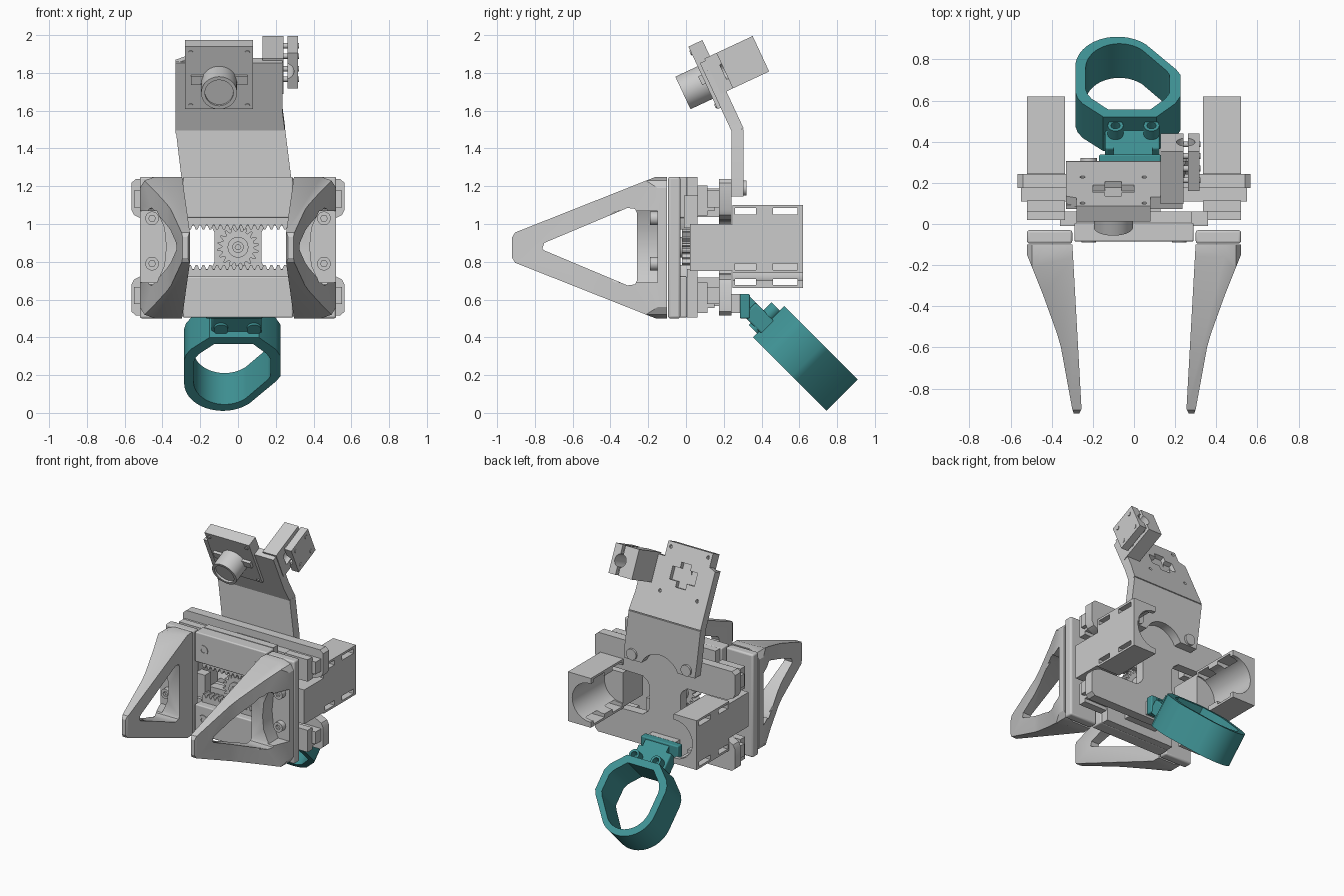
import bpy, bmesh
from math import sin, cos, pi, radians
from mathutils import Matrix, Vector

if "Cube" in bpy.data.objects:
    bpy.data.objects.remove(bpy.data.objects["Cube"])

I = Matrix.Identity(4)
teal = bpy.data.materials.new("teal")
teal.diffuse_color = (0.05, 0.29, 0.30, 1)
teal.use_nodes = True
teal.node_tree.nodes["Principled BSDF"].inputs["Base Color"].default_value = teal.diffuse_color


def prism(name, pts, axis, a, b, M=I, bevel=0, mat=None):
    """Extrude a 2D outline along an axis; outline is in the other two axes in xyz order."""
    place = {'x': lambda p, t: (t, p[0], p[1]),
             'y': lambda p, t: (p[0], t, p[1]),
             'z': lambda p, t: (p[0], p[1], t)}[axis]
    bm = bmesh.new()
    lo = [bm.verts.new(M @ Vector(place(p, a))) for p in pts]
    hi = [bm.verts.new(M @ Vector(place(p, b))) for p in pts]
    n = len(pts)
    bm.faces.new(lo)
    bm.faces.new(hi[::-1])
    for i in range(n):
        bm.faces.new((lo[i], lo[(i + 1) % n], hi[(i + 1) % n], hi[i]))
    bmesh.ops.recalc_face_normals(bm, faces=bm.faces)
    me = bpy.data.meshes.new(name)
    bm.to_mesh(me)
    bm.free()
    ob = bpy.data.objects.new(name, me)
    bpy.context.collection.objects.link(ob)
    if mat:
        me.materials.append(mat)
    if bevel:
        m = ob.modifiers.new("bevel", 'BEVEL')
        m.width, m.segments, m.limit_method = bevel, 3, 'ANGLE'
    return ob


def box(name, x0, x1, y0, y1, z0, z1, M=I, bevel=0, mat=None):
    return prism(name, [(x0, y0), (x1, y0), (x1, y1), (x0, y1)], 'z', z0, z1, M, bevel, mat)


def circle(cx, cy, r, n=32, a0=0, a1=2 * pi):
    full = abs(a1 - a0) > 6.2
    k = n if full else n - 1
    return [(cx + r * cos(a0 + (a1 - a0) * i / k), cy + r * sin(a0 + (a1 - a0) * i / k)) for i in range(n)]


def cyl(name, cx, cy, r, axis, a, b, M=I, n=32, mat=None):
    return prism(name, circle(cx, cy, r, n), axis, a, b, M, 0, mat)


def boolean(ob, op, *cutters):
    bpy.context.view_layer.objects.active = ob
    for c in cutters:
        m = ob.modifiers.new("cut", 'BOOLEAN')
        m.operation, m.object, m.solver = op, c, 'EXACT'
        bpy.ops.object.modifier_apply(modifier=m.name)
        bpy.data.objects.remove(c)
    return ob


def screw(x, z, y0, y1, r=0.036):
    s = cyl("screw", x, z, r, 'y', y0, y1, n=24)
    boolean(s, 'DIFFERENCE', cyl("socket", x, z, r * 0.5, 'y', y0 - 0.01, y0 + 0.02, n=6))


for s in (1, -1):
    # Tapered triangular finger with window and screw recess
    f = prism("finger", [(-0.92, 0.82), (-0.905, 0.795), (-0.16, 0.5), (-0.1, 0.5), (-0.1, 1.25),
                         (-0.16, 1.25), (-0.905, 0.955), (-0.92, 0.93)], 'x', s * 0.2, s * 0.6)
    top = [(0.30, -0.09), (0.52, -0.09), (0.52, -0.15), (0.44, -0.35), (0.375, -0.53), (0.355, -0.6),
           (0.30, -0.9), (0.29, -0.93), (0.27, -0.93), (0.255, -0.9)]
    front = [(0.2, 0.49), (0.44, 0.5), (0.495, 0.52), (0.52, 0.56), (0.52, 1.19), (0.495, 1.23),
             (0.44, 1.25), (0.2, 1.26)]
    boolean(f, 'INTERSECT', prism("c", [(s * x, y) for x, y in top], 'z', 0.4, 1.35),
            prism("c", [(s * x, z) for x, z in front], 'y', -1, 0))
    boolean(f, 'DIFFERENCE',
            prism("c", [(-0.76, 0.87), (-0.75, 0.9), (-0.31, 1.085), (-0.27, 1.08), (-0.26, 1.06),
                        (-0.26, 0.7), (-0.27, 0.68), (-0.31, 0.675), (-0.75, 0.86)], 'x', 0, s * 0.7),
            prism("c", [(s * 0.56, 0.69), (s * 0.43, 0.69), (s * 0.39, 0.78), (s * 0.38, 0.88),
                        (s * 0.39, 0.98), (s * 0.43, 1.07), (s * 0.56, 1.07)], 'y', -0.4, -0.15))
    for z in (0.79, 1.03):
        screw(s * 0.455, z, -0.19, -0.12)
    box("finger_base", s * 0.30, s * 0.52, -0.095, -0.03, 0.5, 1.25, bevel=0.012)
    # Motor housing, one side higher than the other
    zc = 0.88 + s * 0.04
    h = box("motor_housing", s * 0.335, s * 0.52, 0.245, 0.62, zc - 0.18, zc + 0.18)
    slots = [box("c", 0, s * 0.6, y0, y1, zc + d - 0.017, zc + d + 0.017)
             for d in (-0.147, 0.147) for y0, y1 in ((0.26, 0.37), (0.46, 0.59))]
    boolean(h, 'DIFFERENCE', cyl("c", s * 0.345, zc, 0.14, 'y', 0.2, 0.7, n=48), *slots)
    box("housing_arm", s * 0.335, s * 0.52, 0.02, 0.25, 0.75, 1.0)
    # Carriages running on the rails
    for z in (0.61, 1.125):
        box("carriage", s * 0.335, s * 0.52, 0.06, 0.115, z - 0.08, z + 0.08)
        box("carriage_lip", s * 0.335, s * 0.52, 0.10, 0.15, z - 0.055, z + 0.05)
    box("rack_link", s * 0.26, s * 0.36, -0.01, 0.06, 0.88 + s * 0.12 - 0.02, 0.88 + s * 0.12 + 0.15)

# Front plates, rails and racks, mirrored above and below the gear
ZC = 0.877
for d in (1, -1):
    zz = lambda v: ZC + d * v
    box("front_plate", -0.29, 0.29, -0.085, 0.005, zz(0.155), zz(0.373), bevel=0.008)
    box("front_spacer", -0.28, 0.28, 0.005, 0.06, zz(0.115), zz(0.373))
    box("rail", -0.55, 0.55, 0.11, 0.185, zz(0.21), zz(0.30))
    box("rail_block", -0.13, 0.13, 0.06, 0.185, zz(0.16), zz(0.31))
    for x in (-0.22, 0.22):
        screw(x, zz(0.255), -0.09, -0.05)
    teeth = [(0.27, zz(0.16)), (-0.27, zz(0.16))]
    for i in range(15):
        x = -0.27 + i * 0.036
        teeth += [(x, zz(0.118)), (x + 0.01, zz(0.094)), (x + 0.02, zz(0.094)), (x + 0.03, zz(0.118))]
    prism("rack", teeth, 'y', -0.03, 0.03)

# Pinion gear
gear = []
for i in range(18):
    for f, r in ((0.0, 0.086), (0.25, 0.11), (0.5, 0.11), (0.75, 0.086)):
        a = 2 * pi * (i + f) / 18
        gear.append((r * cos(a), ZC + r * sin(a)))
prism("gear", gear, 'y', -0.02, 0.05)
cyl("gear_shaft", 0, ZC, 0.055, 'y', -0.03, 0.2)
screw(0, ZC, -0.045, -0.02, 0.03)

# I-shaped back plate
q = [(0.125, 0.08), (0.14, 0.11), (0.18, 0.14), (0.50, 0.145), (0.55, 0.17), (0.565, 0.2), (0.565, 0.34), (0.54, 0.362)]
outline = ([(x, ZC + z) for x, z in q] + [(-x, ZC + z) for x, z in q[::-1]] +
           [(-x, ZC - z) for x, z in q] + [(x, ZC - z) for x, z in q[::-1]])
prism("back_plate", outline, 'y', 0.175, 0.242)

# Upright of the camera mount with arched foot
foot = [(0.285, 1.145)] + circle(0, 1.08, 0.16, 14, radians(24), radians(156)) + [(-0.285, 1.145)]
prism("mount_upright", foot + [(-0.30, 1.25), (-0.33, 1.5), (0.25, 1.5), (0.285, 1.22)], 'y', 0.24, 0.305)
for x in (-0.22, 0.22):
    cyl("mount_screw", x, 1.19, 0.04, 'y', 0.27, 0.32)

# Tilted camera plate with cross-shaped cutout
C = Matrix.Translation((0, 0.17, 1.72)) @ Matrix.Rotation(radians(25), 4, 'X')
p = prism("camera_plate", [(-0.33, -0.25), (0.25, -0.25), (0.235, -0.12), (0.235, 0.16), (0.08, 0.16), (0.08, 0.265),
                           (-0.28, 0.265), (-0.28, 0.17), (-0.33, 0.15)], 'y', -0.015, 0.032, C)
boolean(p, 'DIFFERENCE', box("c", -0.2, 0.0, 0.0, 0.1, 0.02, 0.11, C),
        box("c", -0.14, -0.06, 0.0, 0.1, -0.02, 0.15, C),
        *[cyl("c", x, z, 0.012, 'y', 0.01, 0.1, C, 16) for x in (-0.25, 0.05) for z in (-0.07, 0.23)])
prism("camera_plate_face", [(-0.33, -0.25), (0.25, -0.25), (0.235, -0.12), (0.235, 0.16), (-0.33, 0.16)],
      'y', -0.032, -0.01, C)
box("camera_board", -0.28, 0.08, -0.05, -0.012, -0.10, 0.265, C)
for x in (-0.25, 0.05):
    for z in (-0.08, 0.23):
        cyl("board_screw", x, z, 0.013, 'y', -0.056, -0.04, C, 16)
box("camera_connector", -0.25, 0.05, -0.07, -0.03, 0.05, 0.10, C)
lens = cyl("camera_lens", -0.1, 0.055, 0.095, 'y', -0.18, -0.03, C, 48)
boolean(lens, 'DIFFERENCE', cyl("c", -0.1, 0.055, 0.075, 'y', -0.2, -0.165, C, 48))

# Split rod clamp beside the camera
inner = box("clamp_inner", 0.13, 0.24, 0.0, 0.282, -0.035, 0.172, C)
outer = box("clamp_outer", 0.262, 0.318, 0.07, 0.282, -0.035, 0.172, C)
for ob in (inner, outer):
    boolean(ob, 'DIFFERENCE', cyl("c", 0.251, 0.065, 0.045, 'y', 0.06, 0.4, C))
for y in (0.11, 0.24):
    for z in (0.0, 0.135):
        cyl("clamp_screw", y, z, 0.014, 'x', 0.2, 0.322, C, 16)

# Teal ring holder, tilted 45 degrees
R = Matrix.Translation((0, 0.355, 0.40)) @ Matrix.Rotation(radians(45), 4, 'X')
ring = [(0.225, -0.14), (0.2, -0.09), (0.11, 0), (-0.15, 0), (-0.25, -0.09), (-0.275, -0.13), (-0.285, -0.17)]
ring += circle(-0.08, -0.345, 0.205, 24, pi, pi * 1.74) + [(0.205, -0.325), (0.225, -0.29)]
cx, cz = -0.035, -0.285
hole = [(cx + (x - cx) * 0.8, cz + (z - cz) * 0.82) for x, z in ring]
holder = prism("ring_holder", ring, 'y', 0, 0.235, R, mat=teal)
boolean(holder, 'DIFFERENCE', prism("c", hole, 'y', -0.1, 0.4, R))
box("ring_neck", -0.14, 0.125, 0.045, 0.14, -0.03, 0.12, R, 0.01, teal)
box("ring_tongue", -0.10, 0.09, 0.075, 0.14, 0.08, 0.165, R, 0, teal)
for x in (-0.09, 0.085):
    boss = cyl("ring_boss", x, 0.025, 0.038, 'y', 0.03, 0.20, R, mat=teal)
    boolean(boss, 'DIFFERENCE', cyl("c", x, 0.025, 0.022, 'y', 0.15, 0.3, R))
box("ring_bracket", -0.17, 0.13, 0.285, 0.338, 0.50, 0.63, bevel=0.008, mat=teal)
box("bracket_spacer", -0.12, 0.10, 0.24, 0.29, 0.53, 0.63)

# Smooth curved faces, keep edges sharp
bpy.ops.object.select_all(action='DESELECT')
for ob in bpy.context.scene.objects:
    ob.select_set(True)
    bpy.context.view_layer.objects.active = ob
bpy.ops.object.shade_smooth_by_angle(angle=radians(30))
